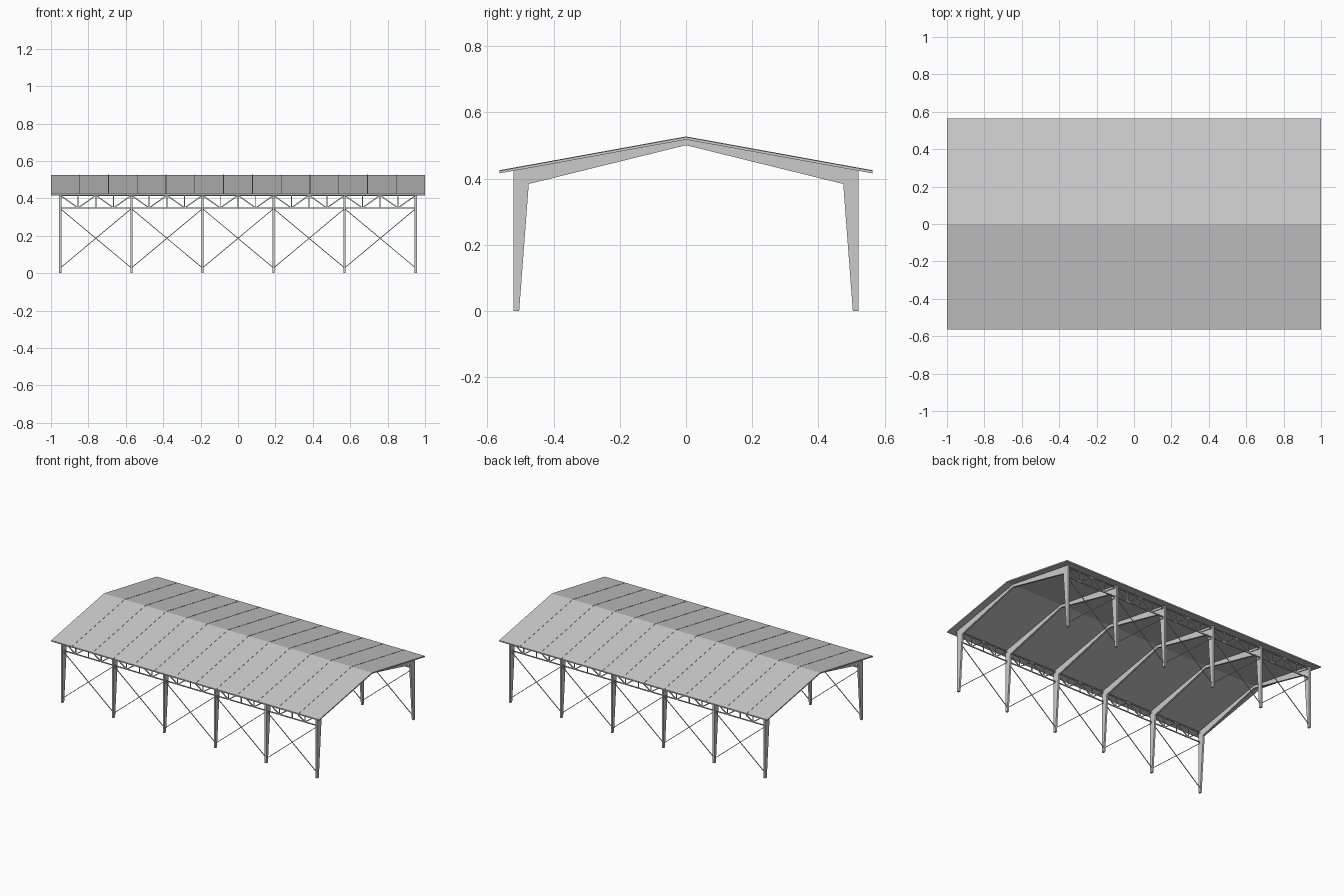
import bpy, bmesh
from mathutils import Vector

if "Cube" in bpy.data.objects:
    bpy.data.objects.remove(bpy.data.objects["Cube"])

BAYS = 5
FRAME_X = [-0.95 + 0.38 * i for i in range(BAYS + 1)]


def make_object(name, bm):
    bmesh.ops.recalc_face_normals(bm, faces=bm.faces[:])
    mesh = bpy.data.meshes.new(name)
    bm.to_mesh(mesh)
    bm.free()
    obj = bpy.data.objects.new(name, mesh)
    bpy.context.collection.objects.link(obj)
    return obj


def extrude_profile(name, half, x, width):
    """Mirror a half profile (y, z) across the ridge and extrude it along x."""
    points = half + [(-y, z) for y, z in reversed(half) if y > 0]
    # half runs ridge bottom -> eave -> ridge top, so drop the join order issue
    bm = bmesh.new()
    for s in (1, -1):
        a = [bm.verts.new((x - width / 2, s * y, z)) for y, z in half]
        b = [bm.verts.new((x + width / 2, s * y, z)) for y, z in half]
        bm.faces.new(a)
        bm.faces.new(b)
        for i in range(len(half) - 1):
            bm.faces.new((a[i], a[i + 1], b[i + 1], b[i]))
    bmesh.ops.remove_doubles(bm, verts=bm.verts[:], dist=1e-5)
    return make_object(name, bm)


def add_bar(bm, p, q, size):
    """Square bar between two points."""
    p, q = Vector(p), Vector(q)
    d = (q - p).normalized()
    u = Vector((0, 1, 0)) * size / 2
    v = d.cross(Vector((0, 1, 0))) * size / 2
    ends = [[bm.verts.new(c + s * u + t * v)
             for s, t in ((1, 1), (1, -1), (-1, -1), (-1, 1))] for c in (p, q)]
    a, b = ends
    bm.faces.new(a)
    bm.faces.new(b)
    for i in range(4):
        j = (i + 1) % 4
        bm.faces.new((a[i], a[j], b[j], b[i]))


# Gabled roof sheet
extrude_profile("roof", [(0, 0.518), (0.563, 0.416), (0.563, 0.424), (0, 0.526)], 0, 2.0)

# Fine raised seams across the roof
for i in range(1, 13):
    extrude_profile(f"roof_seam_{i}", [(0, 0.525), (0.563, 0.423), (0.563, 0.4255), (0, 0.5275)],
                    -1 + i * 2 / 13, 0.004)

# Tapered portal frames
frame = [(0, 0.501), (0.475, 0.384), (0.504, 0.0), (0.521, 0.0), (0.521, 0.424), (0, 0.518)]
for i, x in enumerate(FRAME_X):
    extrude_profile(f"portal_frame_{i + 1}", frame, x, 0.012)

# Eave trusses and wall cross bracing on both long sides
TOP, BOTTOM = 0.416, 0.349
for side, s in (("front", -1), ("back", 1)):
    y = s * 0.508
    truss, braces = bmesh.new(), bmesh.new()
    for z in (TOP, BOTTOM):
        add_bar(truss, (FRAME_X[0], y, z), (FRAME_X[-1], y, z), 0.006)
    for x0, x1 in zip(FRAME_X, FRAME_X[1:]):
        step = (x1 - x0) / 4
        for k in range(4):
            za, zb = (TOP, BOTTOM) if k % 2 == 0 else (BOTTOM, TOP)
            add_bar(truss, (x0 + k * step, y, za), (x0 + (k + 1) * step, y, zb), 0.006)
            if k:
                add_bar(truss, (x0 + k * step, y, BOTTOM), (x0 + k * step, y, TOP), 0.005)
        add_bar(braces, (x0, y, 0.028), (x1, y, 0.345), 0.004)
        add_bar(braces, (x0, y, 0.345), (x1, y, 0.028), 0.004)
    make_object(f"{side}_eave_truss", truss)
    make_object(f"{side}_cross_bracing", braces)
